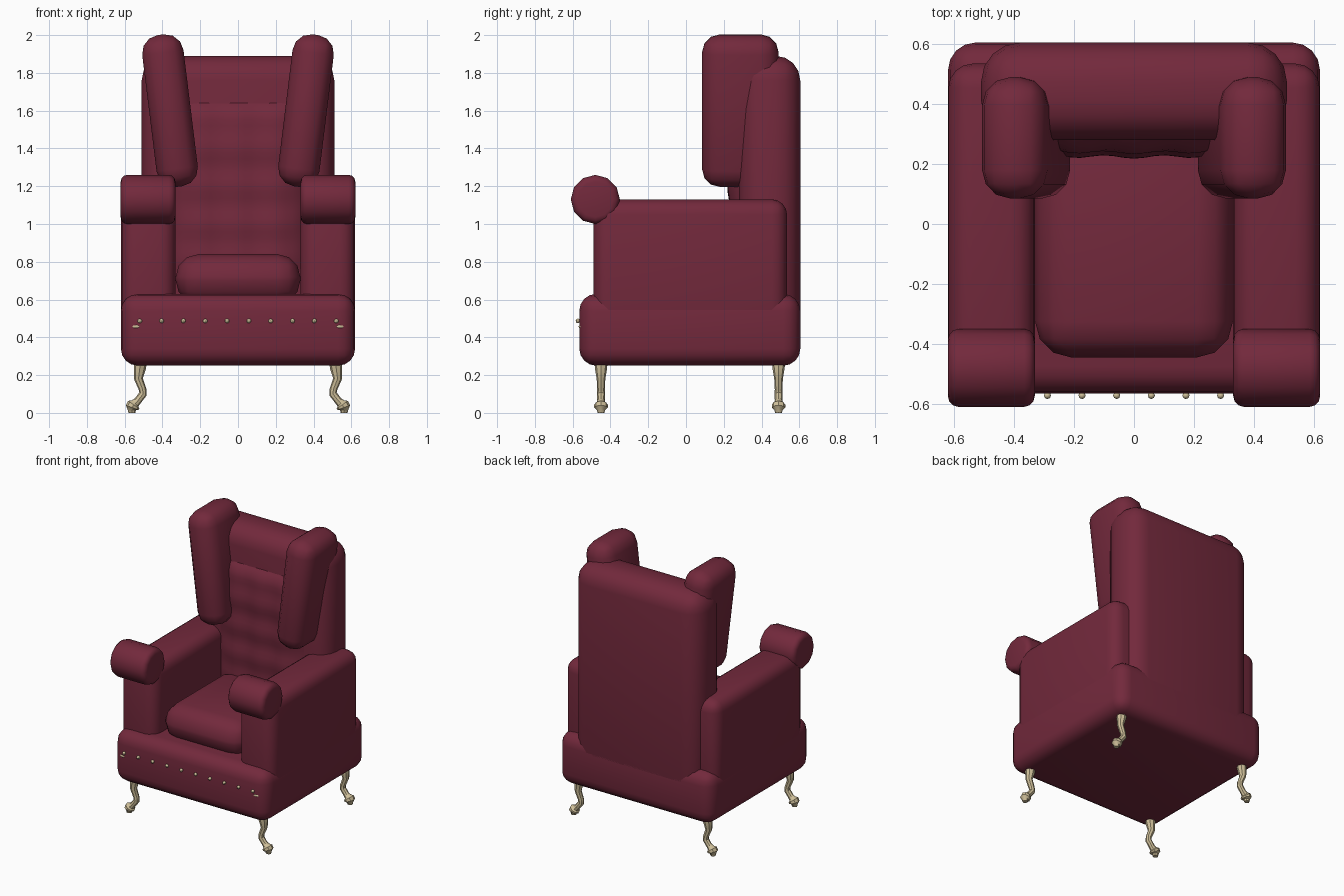
import bpy, bmesh, math
from mathutils import Vector, Matrix

if "Cube" in bpy.data.objects:
    bpy.data.objects.remove(bpy.data.objects["Cube"])


def material(name, color):
    m = bpy.data.materials.new(name)
    m.diffuse_color = color
    m.use_nodes = True
    m.node_tree.nodes["Principled BSDF"].inputs["Base Color"].default_value = m.diffuse_color
    return m


CLOTH = material("burgundy_cloth", (0.17, 0.022, 0.045, 1))
BRASS = material("pale_brass", (0.62, 0.52, 0.32, 1))


def finish(bm, name, mat, angle=40):
    bmesh.ops.recalc_face_normals(bm, faces=bm.faces)
    me = bpy.data.meshes.new(name)
    bm.to_mesh(me)
    bm.free()
    ob = bpy.data.objects.new(name, me)
    bpy.context.collection.objects.link(ob)
    me.materials.append(mat)
    bpy.ops.object.select_all(action='DESELECT')
    ob.select_set(True)
    bpy.context.view_layer.objects.active = ob
    bpy.ops.object.shade_smooth_by_angle(angle=math.radians(angle))
    return ob


def soft_box(name, lo, hi, bevel, segments=4, tilt=0):
    lo, hi = Vector(lo), Vector(hi)
    bm = bmesh.new()
    bmesh.ops.create_cube(bm, size=1)
    bmesh.ops.scale(bm, vec=hi - lo, verts=bm.verts)
    bmesh.ops.bevel(bm, geom=bm.edges[:], offset=bevel, segments=segments,
                    profile=0.5, affect='EDGES')
    bm.transform(Matrix.Translation((lo + hi) / 2) @ Matrix.Rotation(tilt, 4, 'Y'))
    return finish(bm, name, CLOTH)


# Upholstered body
soft_box("seat_base", (-0.62, -0.565, 0.25), (0.62, 0.605, 0.63), 0.09)
soft_box("seat_cushion", (-0.33, -0.445, 0.58), (0.33, 0.34, 0.84), 0.12, 3)
soft_box("backrest", (-0.51, 0.28, 0.4), (0.51, 0.605, 1.89), 0.13)

# Tufted panel on the front of the backrest
bm = bmesh.new()
NX, NZ = 20, 28
grid = []
for j in range(NZ + 1):
    row = []
    for i in range(NX + 1):
        u, v = 2 * i / NX - 1, 2 * j / NZ - 1
        x, z = 0.36 * u, 1.17 + 0.49 * v
        swell = (1 - u ** 6) * (1 - v ** 8)
        tuft = 0.5 + 0.5 * math.cos(math.pi * (x + z) / 0.2) * math.cos(math.pi * (x - z) / 0.2)
        row.append(bm.verts.new((x, 0.30 - swell * (0.06 + 0.022 * tuft), z)))
    grid.append(row)
for j in range(NZ):
    for i in range(NX):
        bm.faces.new((grid[j][i], grid[j][i + 1], grid[j + 1][i + 1], grid[j + 1][i]))
rim = [e for e in bm.edges if e.is_boundary]
bmesh.ops.contextual_create(bm, geom=rim)
finish(bm, "tufted_panel", CLOTH, 60)

for s, side in ((-1, "left"), (1, "right")):
    # Arms
    x0, x1 = sorted((s * 0.33, s * 0.619))
    soft_box(side + "_arm", (x0, -0.49, 0.4), (x1, 0.535, 1.13), 0.08)

    # Rolled arm front
    bm = bmesh.new()
    bmesh.ops.create_cone(bm, cap_ends=True, segments=12, radius1=0.13, radius2=0.13, depth=0.29)
    caps = [e for e in bm.edges if abs(e.verts[0].co.z - e.verts[1].co.z) < 1e-4]
    bmesh.ops.bevel(bm, geom=caps, offset=0.035, segments=3, profile=0.5, affect='EDGES')
    bm.transform(Matrix.Translation((s * 0.476, -0.48, 1.13)) @ Matrix.Rotation(math.pi / 2, 4, 'Y'))
    finish(bm, side + "_arm_roll", CLOTH)

    # Wings leaning outwards
    xm = s * 0.36
    soft_box(side + "_wing", (xm - 0.11, 0.085, 1.195), (xm + 0.11, 0.49, 2.005),
             0.095, 3, s * math.radians(7))

    # Curved legs: x, z, radius along the path
    path = [(0.515, 0.28, 0.036), (0.52, 0.235, 0.032), (0.527, 0.18, 0.023),
            (0.505, 0.125, 0.02), (0.503, 0.10, 0.021), (0.53, 0.065, 0.02),
            (0.545, 0.05, 0.024), (0.552, 0.043, 0.036), (0.56, 0.028, 0.036),
            (0.562, 0.016, 0.022), (0.562, 0.0, 0.018)]
    for y, end in ((-0.45, "front"), (0.49, "back")):
        bm = bmesh.new()
        rings = []
        for k, (x, z, r) in enumerate(path):
            a, b = path[max(k - 1, 0)], path[min(k + 1, len(path) - 1)]
            t = Vector((b[0] - a[0], b[1] - a[1])).normalized()
            if k in (0, len(path) - 1):
                t = Vector((0, -1))
            ring = []
            for n in range(8):
                c = r * math.cos(n * math.pi / 4)
                q = r * math.sin(n * math.pi / 4)
                ring.append(bm.verts.new((s * (x - t.y * c), y + q, max(z + t.x * c, 0))))
            rings.append(ring)
        for p, q in zip(rings, rings[1:]):
            for n in range(8):
                bm.faces.new((p[n], p[(n + 1) % 8], q[(n + 1) % 8], q[n]))
        bm.faces.new(rings[0])
        bm.faces.new(rings[-1])
        finish(bm, f"{end}_{side}_leg", BRASS)

    # Corner ornament on the base
    bm = bmesh.new()
    bmesh.ops.create_uvsphere(bm, u_segments=8, v_segments=6, radius=1)
    bm.transform(Matrix.Translation((s * 0.548, -0.55, 0.457))
                 @ Matrix.Rotation(s * 0.4, 4, 'Z') @ Matrix.Diagonal((0.035, 0.014, 0.012, 1)))
    finish(bm, side + "_corner_ornament", BRASS)

# Row of upholstery nails
bm = bmesh.new()
for i in range(10):
    x = -0.52 + i * 1.04 / 9
    bmesh.ops.create_uvsphere(bm, u_segments=8, v_segments=6, radius=0.012,
                              matrix=Matrix.Translation((x, -0.572, 0.487)))
finish(bm, "upholstery_nails", BRASS)
